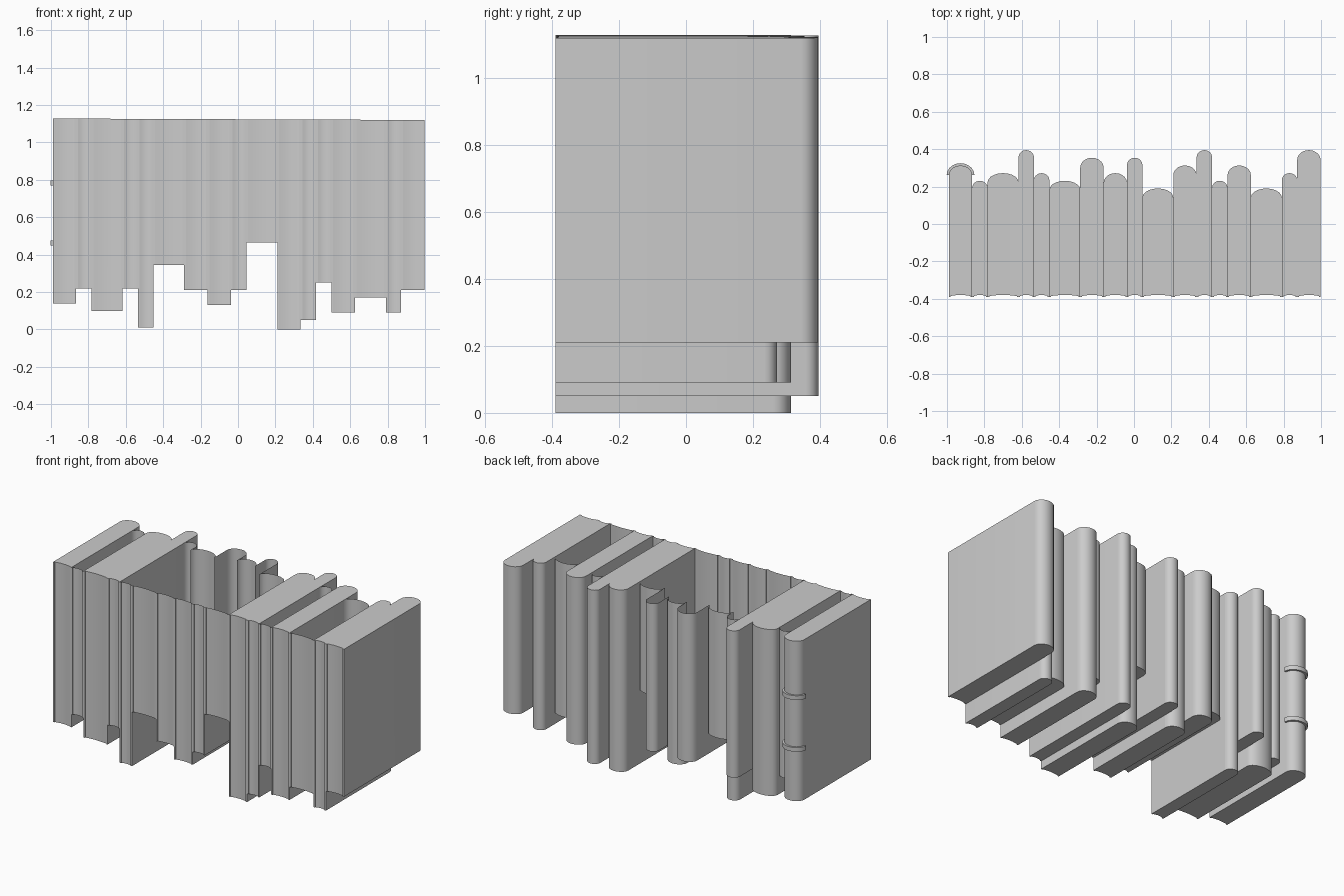
import bpy, bmesh, math

if "Cube" in bpy.data.objects:
    bpy.data.objects.remove(bpy.data.objects["Cube"], do_unlink=True)

grey = bpy.data.materials.new("plain_grey")
grey.use_nodes = True
colour = (0.6, 0.6, 0.6, 1)
grey.diffuse_color = colour
grey.node_tree.nodes["Principled BSDF"].inputs["Base Color"].default_value = colour

FRONT = -0.39     # front edge of every cover
COVER = 0.009     # cover thickness
ARC = 10          # segments round a spine
WIDTH = {"N": 0.0825, "M": 0.125, "W": 0.165}
RISE = {"N": 0.038, "M": 0.052, "W": 0.048}

# size class, spine depth step, bottom height, closed top
ROW = [("M", 3, .14, True), ("N", 1, .22, False), ("W", 2, .10, True),
       ("N", 5, .22, True), ("N", 2, .01, False), ("W", 1, .345, False),
       ("M", 4, .21, False), ("M", 2, .13, False), ("N", 4, .21, False),
       ("W", 0, .465, False), ("M", 3, 0, True), ("N", 5, .05, True),
       ("N", 1, .25, False), ("M", 3, .09, True), ("W", 0, .17, False),
       ("N", 2, .09, True), ("M", 5, .21, True)]


def top(x):
    return 1.124 - 0.004 * x


def shoulder(book):
    """Depth at which the flat cover turns into the round spine."""
    return 0.19 + 0.041 * book[1] - RISE[book[0]]


def spine_arc(x0, x1, ys, rise, grow=0):
    """Arc across the spine, from the low-x side to the high-x side."""
    mid, half = (x0 + x1) / 2, (x1 - x0) / 2 + grow
    pts = []
    for i in range(ARC + 1):
        a = math.pi * (1 - i / ARC)
        pts.append((mid + half * math.cos(a), ys + (rise + grow) * math.sin(a)))
    return pts


def finish(bm, name):
    bmesh.ops.remove_doubles(bm, verts=bm.verts, dist=1e-5)
    mesh = bpy.data.meshes.new(name)
    bm.to_mesh(mesh)
    bm.free()
    mesh.materials.append(grey)
    obj = bpy.data.objects.new(name, mesh)
    bpy.context.collection.objects.link(obj)
    bpy.ops.object.select_all(action="DESELECT")
    obj.select_set(True)
    bpy.context.view_layer.objects.active = obj
    bpy.ops.object.shade_smooth_by_angle(angle=math.radians(40))


def panel(bm, p, q, low, high=None):
    """Upright quad from p to q, facing left of the walking direction."""
    hp, hq = (top(p[0]), top(q[0])) if high is None else (high, high)
    corners = [(*p, hp), (*q, hq), (*q, low), (*p, low)]
    bm.faces.new([bm.verts.new(c) for c in corners])


def side(bm, x, book, other, low_side):
    """Cover: whole on a closed book, otherwise only where it is exposed."""
    ys, zb = shoulder(book), book[2]

    def wall(y0, y1, low, high=None):
        ends = [(x, y0), (x, y1)]
        panel(bm, *(ends if low_side else ends[::-1]), low, high)

    if book[3] or other is None:
        wall(FRONT, ys, zb)
        return
    if other[2] > zb:
        wall(FRONT, ys, zb, other[2])
    if ys > shoulder(other):
        wall(shoulder(other), ys, max(zb, other[2]))


def build_book(number, x0, x1):
    book = ROW[number]
    before = ROW[number - 1] if number else None
    after = ROW[number + 1] if number + 1 < len(ROW) else None
    zb, ys = book[2], shoulder(book)
    bm = bmesh.new()

    # Round spine
    arc = spine_arc(x0, x1, ys, RISE[book[0]])
    for p, q in zip(arc, arc[1:]):
        panel(bm, p, q, zb)

    # Cover edges and hollow fore-edge of the pages
    fore = [(x1, FRONT), (x1 - COVER, FRONT)]
    inner = x1 - x0 - 2 * COVER
    for i in range(7):
        t = i / 6
        fore.append((x1 - COVER - inner * t,
                     FRONT + 0.005 + 0.006 * math.sin(math.pi * t)))
    fore += [(x0 + COVER, FRONT), (x0, FRONT)]
    for p, q in zip(fore, fore[1:]):
        panel(bm, p, q, zb)

    # Covers
    side(bm, x0, book, before, True)
    side(bm, x1, book, after, False)

    # Lower cap, and upper cap on closed books
    outline = arc + fore
    outline.pop()
    outline.append((x0, FRONT))
    bm.faces.new([bm.verts.new((*p, zb)) for p in outline])
    if book[3]:
        bm.faces.new([bm.verts.new((*p, top(p[0]))) for p in reversed(outline)])
    finish(bm, f"book_{number + 1}")


def build_band(name, x0, x1, book, z):
    """Raised rib wrapped round a spine."""
    ys, rise, height = shoulder(book), RISE[book[0]], 0.026
    outer = spine_arc(x0, x1, ys, rise, 0.012)
    inner = spine_arc(x0, x1, ys, rise)
    bm = bmesh.new()
    for i in range(ARC):
        panel(bm, outer[i], outer[i + 1], z, z + height)
        ring = [outer[i], outer[i + 1], inner[i + 1], inner[i]]
        bm.faces.new([bm.verts.new((*p, z)) for p in ring])
        bm.faces.new([bm.verts.new((*p, z + height)) for p in reversed(ring)])
    panel(bm, inner[0], outer[0], z, z + height)
    panel(bm, outer[-1], inner[-1], z, z + height)
    finish(bm, name)


# Row of books, side by side
x = -0.99
for n, entry in enumerate(ROW):
    x_next = x + WIDTH[entry[0]]
    build_book(n, x, x_next)
    if n == 0:
        build_band("lower_spine_band", x, x_next, entry, 0.45)
        build_band("upper_spine_band", x, x_next, entry, 0.77)
    x = x_next
